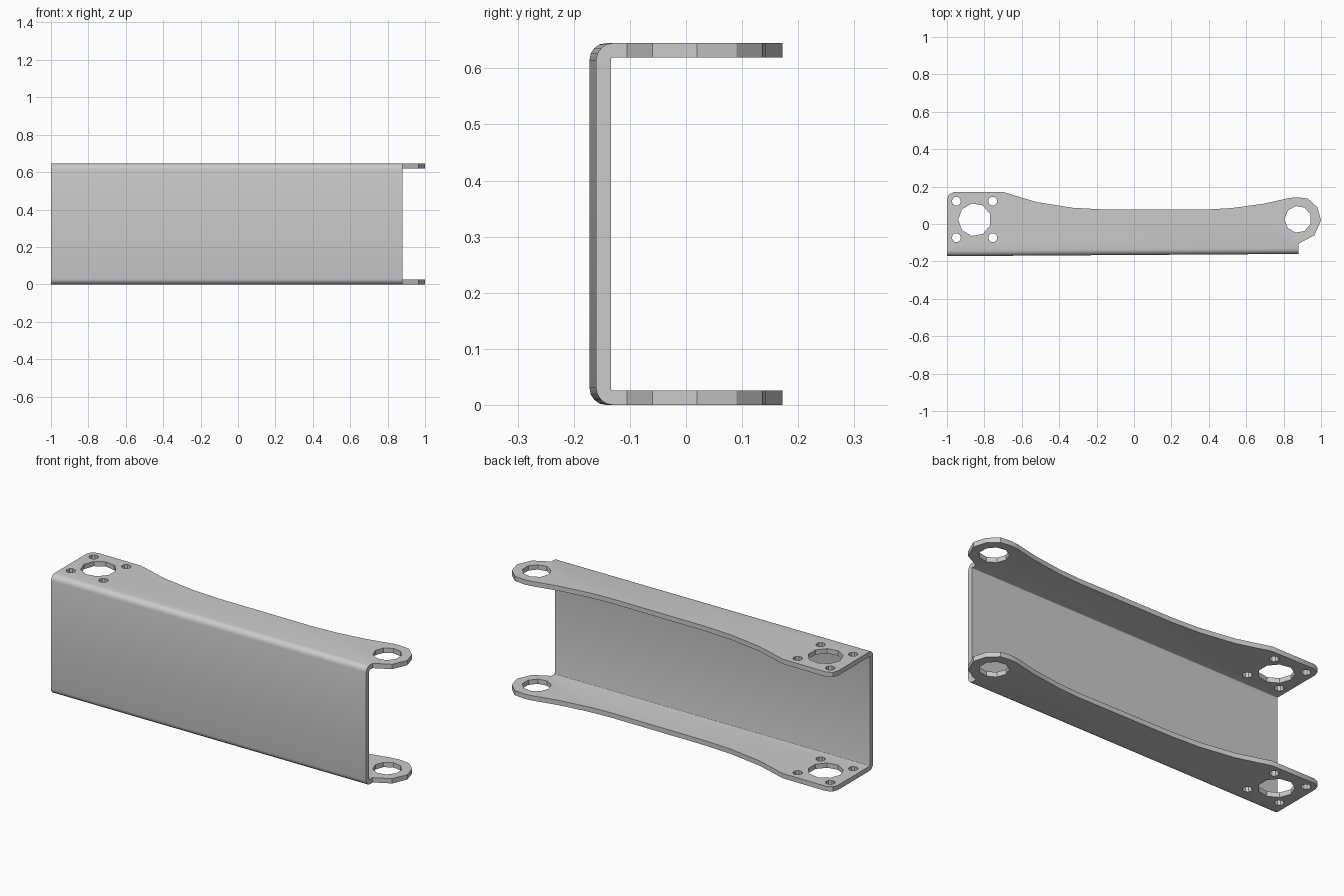
import bpy, bmesh
from math import cos, sin, pi, radians

if "Cube" in bpy.data.objects:
    bpy.data.objects.remove(bpy.data.objects["Cube"])

H, T, R = 0.645, 0.026, 0.03          # height, sheet thickness, outer bend radius
XL, XR = -1.0, 0.88                   # web ends
YL, YR = -0.172, -0.160               # web outer face at each end (slightly slanted)

bm = bmesh.new()


def ngon(cx, cy, r, n, start=pi):
    return [(cx + r * cos(start + 2 * pi * i / n), cy + r * sin(start + 2 * pi * i / n))
            for i in range(n)]


# Flange outline; the closing edge (last to first point) lies on the bend line
outline = [(XL, YL + R), (-1, 0.13), (-0.99, 0.157), (-0.96, 0.172), (-0.70, 0.172),
           (-0.62, 0.147), (-0.52, 0.117), (-0.33, 0.087), (-0.17, 0.078), (0.40, 0.078),
           (0.52, 0.085), (0.69, 0.108), (0.83, 0.139), (0.87, 0.143), (0.93, 0.136),
           (0.98, 0.09), (1.0, 0.02), (0.965, -0.06), (0.88, -0.105), (XR, YR + R)]
holes = [ngon(-0.852, 0.023, 0.088, 9), ngon(0.877, 0.025, 0.072, 9)]
holes += [ngon(x, y, 0.024, 10) for x in (-0.95, -0.755) for y in (-0.073, 0.122)]


def flange(z0):
    edges = {0: [], 1: []}
    for k, loop in enumerate([outline] + holes):
        n = len(loop)
        rings = [[bm.verts.new((x, y, z0 + s * T)) for x, y in loop] for s in (0, 1)]
        for i in range(n):
            j = (i + 1) % n
            for s in (0, 1):
                edges[s].append(bm.edges.new((rings[s][i], rings[s][j])))
            if k == 0 and j == 0:
                continue              # left open where the bend joins
            bm.faces.new((rings[0][i], rings[0][j], rings[1][j], rings[1][i]))
    for s in (0, 1):
        bmesh.ops.triangle_fill(bm, use_beauty=True, edges=edges[s], normal=(0, 0, 1))


flange(0)
flange(H - T)

# Web with rounded bends: outer and inner section paths as (offset from outer face, z)
STEPS = 4


def path(r):
    low = [(R + r * cos(a), R + r * sin(a))
           for a in (1.5 * pi - i * pi / 2 / STEPS for i in range(STEPS + 1))]
    return low + [(y, H - z) for y, z in reversed(low)]


outer, inner = path(R), path(R - T)
ends = [[[bm.verts.new((x, y0 + y, z)) for y, z in p] for p in (outer, inner)]
        for x, y0 in ((XL, YL), (XR, YR))]
(lo, li), (ro, ri) = ends
for a, b in ((lo, ro), (li, ri), (lo, li), (ro, ri)):
    for i in range(len(a) - 1):
        bm.faces.new((a[i], a[i + 1], b[i + 1], b[i]))

# Weld flanges to web
bmesh.ops.remove_doubles(bm, verts=bm.verts[:], dist=1e-4)
bmesh.ops.recalc_face_normals(bm, faces=bm.faces[:])

mesh = bpy.data.meshes.new("channel_bracket")
bm.to_mesh(mesh)
bm.free()
bracket = bpy.data.objects.new("channel_bracket", mesh)
bpy.context.collection.objects.link(bracket)
bpy.context.view_layer.objects.active = bracket
bracket.select_set(True)
bpy.ops.object.shade_smooth_by_angle(angle=radians(30))
